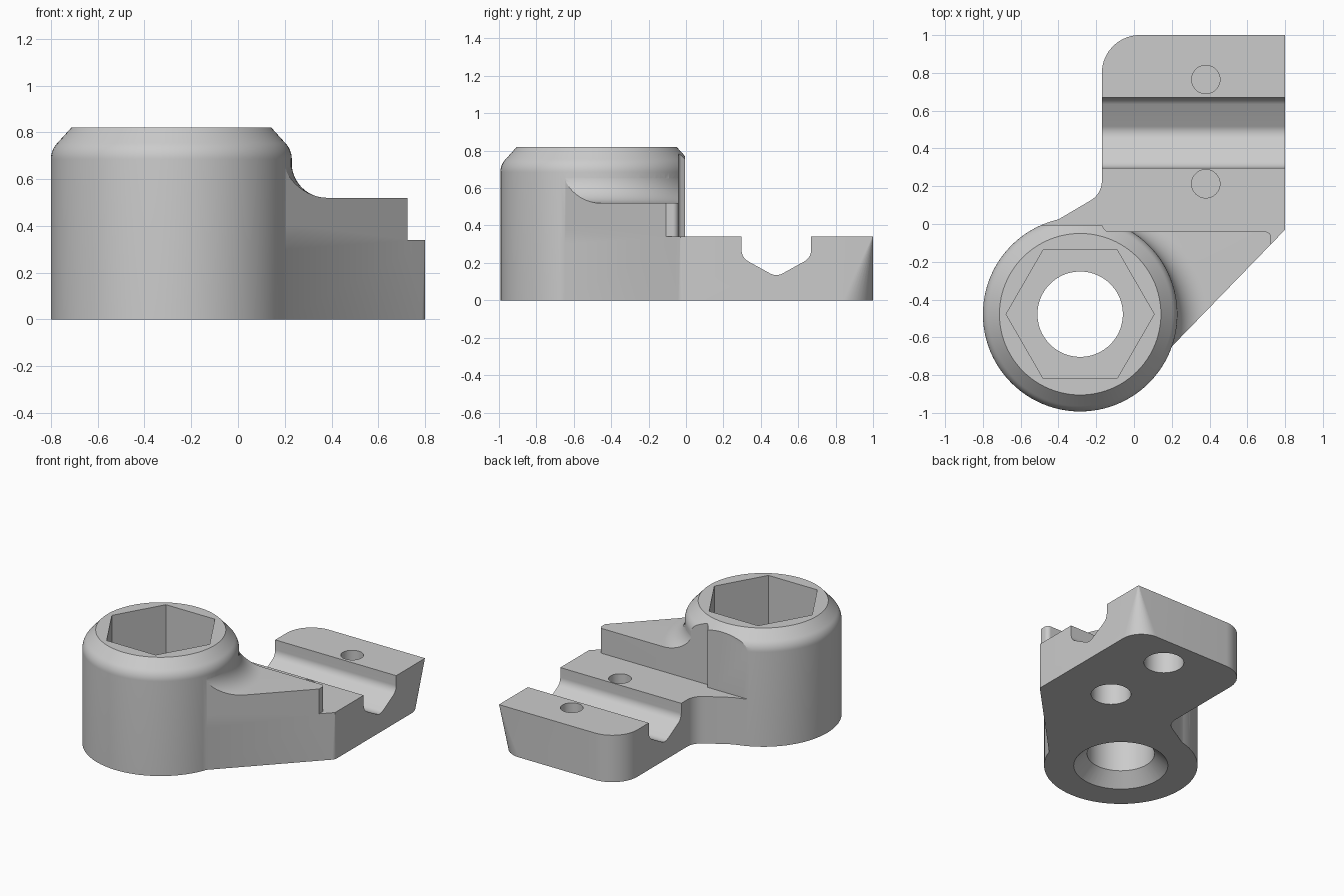
import bpy, bmesh, math
from mathutils import Vector

if "Cube" in bpy.data.objects:
    bpy.data.objects.remove(bpy.data.objects["Cube"], do_unlink=True)

CENTRE = Vector((-0.285, -0.4775))
SEGMENTS = 96

grey = bpy.data.materials.new("light_grey")
grey.use_nodes = True
grey.diffuse_color = (0.6, 0.6, 0.6, 1)
grey.node_tree.nodes["Principled BSDF"].inputs["Base Color"].default_value = grey.diffuse_color


def finish(name, bm):
    bmesh.ops.recalc_face_normals(bm, faces=bm.faces)
    mesh = bpy.data.meshes.new(name)
    bm.to_mesh(mesh)
    bm.free()
    mesh.materials.append(grey)
    obj = bpy.data.objects.new(name, mesh)
    bpy.context.collection.objects.link(obj)
    return obj


def rounded(corners, steps=12):
    """Outline from (x, y, radius) corners, each rounded by an arc."""
    pts = []
    for i, (x, y, r) in enumerate(corners):
        c = Vector((x, y))
        if r == 0:
            pts.append(c)
            continue
        u = (Vector(corners[i - 1][:2]) - c).normalized()
        v = (Vector(corners[(i + 1) % len(corners)][:2]) - c).normalized()
        half = math.acos(u.dot(v)) / 2
        mid = c + (u + v).normalized() * r / math.sin(half)
        a = c + u * r / math.tan(half) - mid
        b = c + v * r / math.tan(half) - mid
        pts += [mid + a.lerp(b, k / steps).normalized() * r for k in range(steps + 1)]
    return pts


def circle(centre, r, n):
    return [centre + Vector((math.cos(t), math.sin(t))) * r
            for t in (math.tau * k / n for k in range(n))]


def prism(name, lower, z0, z1, upper=None, along_x=False):
    """Solid between two matching outlines."""
    bm = bmesh.new()
    place = (lambda p, h: (h, p[0], p[1])) if along_x else (lambda p, h: (p[0], p[1], h))
    a = [bm.verts.new(place(p, z0)) for p in lower]
    b = [bm.verts.new(place(p, z1)) for p in (upper or lower)]
    bm.faces.new(a)
    bm.faces.new(b)
    for i in range(len(a)):
        bm.faces.new((a[i - 1], a[i], b[i], b[i - 1]))
    return finish(name, bm)


def lathe(name, profile):
    """Solid of revolution about the boss axis; profile is (radius, z)."""
    bm = bmesh.new()
    vs = [bm.verts.new((CENTRE.x + r, CENTRE.y, z)) for r, z in profile]
    es = [bm.edges.new(pair) for pair in zip(vs, vs[1:])]
    bmesh.ops.spin(bm, geom=vs + es, cent=(*CENTRE, 0), axis=(0, 0, 1),
                   angle=math.tau, steps=SEGMENTS)
    bmesh.ops.remove_doubles(bm, verts=bm.verts, dist=1e-4)
    return finish(name, bm)


def combine(target, tool, operation):
    mod = target.modifiers.new(operation, 'BOOLEAN')
    mod.operation, mod.solver, mod.object = operation, 'EXACT', tool
    bpy.context.view_layer.objects.active = target
    bpy.ops.object.modifier_apply(modifier=mod.name)
    bpy.data.objects.remove(tool, do_unlink=True)


def arc(cx, cz, r, start, end, n=8):
    return [(cx + r * math.cos(t), cz + r * math.sin(t))
            for t in (math.radians(start + (end - start) * k / n) for k in range(n + 1))]


# Round boss with softened, chamfered rim
bracket = lathe("clamp_bracket", [(0, 0), (0.515, 0)] + arc(0.415, 0.685, 0.1, 0, 45)
                + [(0.4275, 0.82), (0, 0.82)])

# Raised web beside the boss, with a concave fillet running up to it
web_outline = [Vector(p) for p in ((0.74, -0.092), (0.74, -0.02), (-0.2, -0.02),
                                   (-0.2, -0.2), CENTRE, (0.053, -0.80))]
fillet = lathe("web_fillet", [(0, 0.4), (0.664, 0.4)] + arc(0.664, 0.67, 0.15, 270, 180, 12)
               + [(0, 0.67)])
combine(fillet, prism("fillet_limit", web_outline, 0.3, 0.9), 'INTERSECT')
combine(bracket, prism("web", web_outline, 0.3, 0.52), 'UNION')
combine(bracket, fillet, 'UNION')

# Clearance above the plate behind the boss and web
clearance = rounded([(-1, -0.006, 0), (-0.17, -0.006, 0), (-0.15, -0.04, 0.03),
                     (0.725, -0.04, 0.03), (0.725, -0.3, 0), (1, -0.3, 0),
                     (1, 0.3, 0), (-1, 0.3, 0)])
combine(bracket, prism("clearance", clearance, 0.34, 1.2), 'DIFFERENCE')


# Plate: two corners sharpen from round at the base to square at the top
def plate_outline(back_r, side_r):
    return rounded([(0.8, 1, back_r), (-0.17, 1, 0.2), (-0.17, 0.16, 0.12),
                    (-0.45, -0.005, 0), (*CENTRE, 0), (0.053, -0.80, 0),
                    (0.8, -0.03, side_r)])


plate = prism("plate", plate_outline(0.16, 0.05), 0, 0.34, plate_outline(0.003, 0.003))
combine(bracket, plate, 'UNION')

# Channel across the plate
channel = rounded([(0.297, 0.5, 0), (0.297, 0.228, 0.07), (0.483, 0.125, 0.07),
                   (0.669, 0.228, 0.07), (0.669, 0.5, 0)])
combine(bracket, prism("channel", channel, -0.4, 1, along_x=True), 'DIFFERENCE')

# Hexagonal socket, through bore and countersink
combine(bracket, prism("hex_socket", circle(CENTRE, 0.392, 6), 0.34, 1), 'DIFFERENCE')
combine(bracket, lathe("bore", [(0, -0.1), (0.416, -0.1), (0.226, 0.09),
                                (0.226, 0.5), (0, 0.5)]), 'DIFFERENCE')

# Screw holes with wider recesses underneath
for y in (0.765, 0.213):
    spot = Vector((0.38, y))
    combine(bracket, prism("screw_hole", circle(spot, 0.075, 40), 0.19, 0.5), 'DIFFERENCE')
    combine(bracket, prism("screw_recess", circle(spot, 0.134, 48), -0.1, 0.17), 'DIFFERENCE')

bpy.ops.object.select_all(action='DESELECT')
bracket.select_set(True)
bpy.context.view_layer.objects.active = bracket
bpy.ops.object.shade_smooth_by_angle(angle=math.radians(28))
